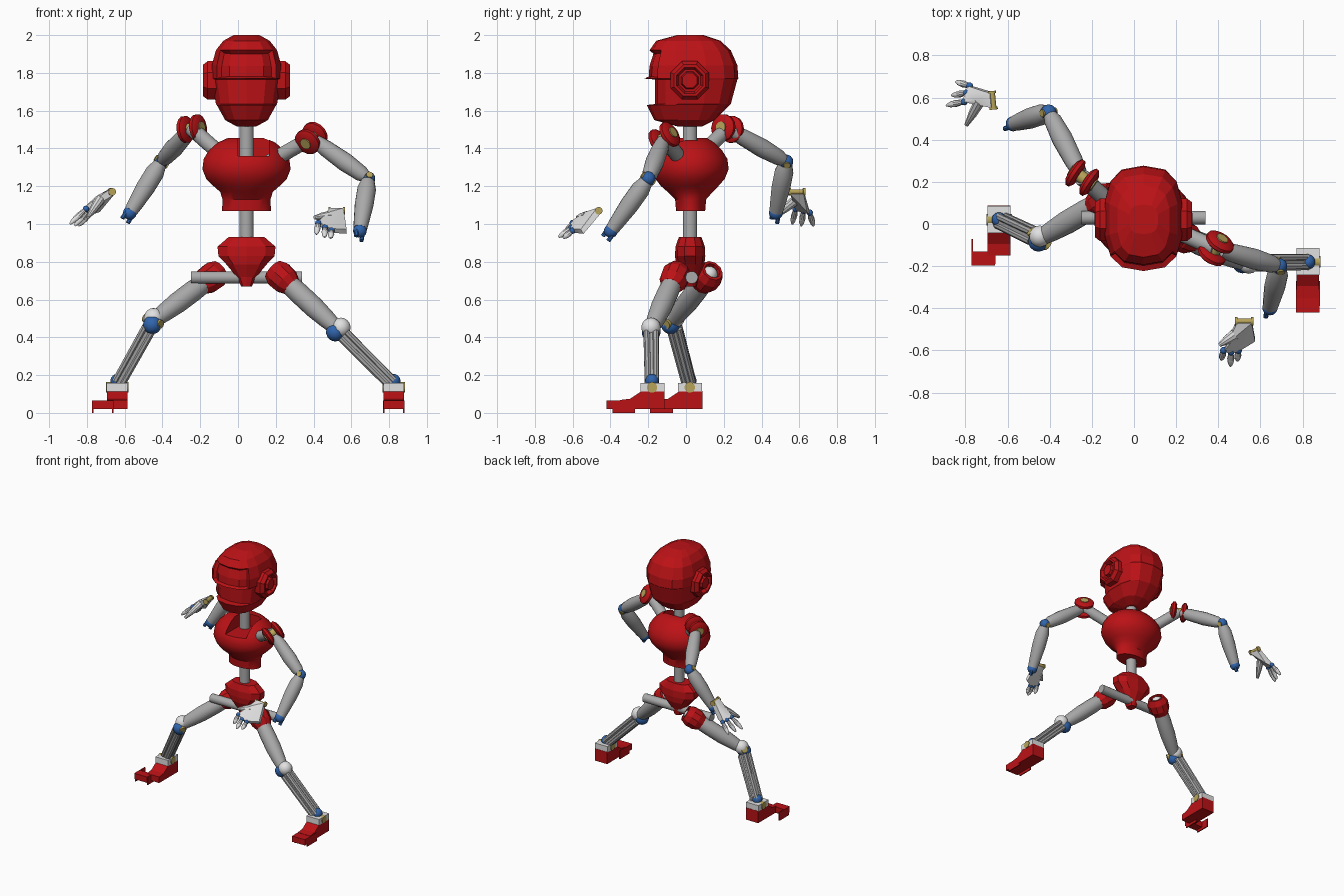
import bpy, bmesh
from math import sin, cos, pi
from mathutils import Vector as V

if "Cube" in bpy.data.objects:
    bpy.data.objects.remove(bpy.data.objects["Cube"])


def material(name, rgb):
    m = bpy.data.materials.new(name)
    m.use_nodes = True
    m.diffuse_color = (*rgb, 1)
    m.node_tree.nodes["Principled BSDF"].inputs["Base Color"].default_value = (*rgb, 1)
    return m


RED = material("red", (0.50, 0.006, 0.008))
GREY = material("grey", (0.40, 0.40, 0.40))
LIGHT = material("light grey", (0.75, 0.75, 0.75))
BLUE = material("blue", (0.03, 0.13, 0.42))
GOLD = material("gold", (0.48, 0.37, 0.10))
CX, CY = 0.045, 0.022      # body axis


def finish(name, bm, mat, angle=0.6):
    bmesh.ops.recalc_face_normals(bm, faces=bm.faces)
    me = bpy.data.meshes.new(name)
    bm.to_mesh(me)
    bm.free()
    me.materials.append(mat)
    if angle:
        me.shade_smooth()
        me.set_sharp_from_angle(angle=angle)
    ob = bpy.data.objects.new(name, me)
    bpy.context.collection.objects.link(ob)
    return ob


def skin(bm, rings):
    loops = [[bm.verts.new(p) for p in ring] for ring in rings]
    n = len(loops[0])
    for a, b in zip(loops, loops[1:]):
        for i in range(n):
            bm.faces.new((a[i], a[(i + 1) % n], b[(i + 1) % n], b[i]))
    bm.faces.new(loops[0])
    bm.faces.new(loops[-1])


def turned(name, a, b, profile, mat, sides=16, angle=0.6):
    """Round part from a to b; profile lists (fraction along, radius)."""
    a, b = V(a), V(b)
    d = (b - a).normalized()
    u = d.orthogonal().normalized()
    w = d.cross(u)
    bm = bmesh.new()
    skin(bm, [[a.lerp(b, t) + r * (u * cos(2 * pi * (i + .5) / sides) + w * sin(2 * pi * (i + .5) / sides))
               for i in range(sides)] for t, r in profile])
    return finish(name, bm, mat, angle)


def rod(name, a, b, r, mat, sides=16):
    return turned(name, a, b, [(0, r), (1, r)], mat, sides)


def pin(name, c, axis, half, r, mat):
    c, d = V(c), V(axis).normalized() * half
    return rod(name, c - d, c + d, r, mat)


def ball(name, c, r, mat):
    bm = bmesh.new()
    bmesh.ops.create_uvsphere(bm, u_segments=14, v_segments=9, radius=r)
    bmesh.ops.translate(bm, verts=bm.verts, vec=V(c))
    return finish(name, bm, mat)


def box(name, lo, hi, mat):
    bm = bmesh.new()
    bmesh.ops.create_cube(bm, size=1)
    for v in bm.verts:
        v.co = [(l + h) / 2 + c * (h - l) for l, h, c in zip(lo, hi, v.co)]
    return finish(name, bm, mat, 0)


def loft(sections, sides, power):
    """Stack of rounded outlines: (height, half width, front reach, back reach)."""
    bm = bmesh.new()
    rings = []
    for z, hx, front, back in sections:
        ring = []
        for i in range(sides):
            t = 2 * pi * (i + .5) / sides
            c, s = cos(t), sin(t)
            x = hx * abs(c) ** power * (1 if c > 0 else -1)
            y = abs(s) ** power * (-front if s < 0 else back)
            ring.append((CX + x, CY + y, z))
        rings.append(ring)
    skin(bm, rings)
    return bm


# helmet with stepped face and sunken visor
bm = loft([(1.515, .05, .06, .06), (1.55, .115, .19, .13), (1.63, .16, .23, .21),
           (1.635, .165, .185, .215), (1.765, .185, .185, .25), (1.77, .187, .245, .255),
           (1.84, .187, .24, .25), (1.92, .165, .215, .215), (1.97, .125, .18, .16),
           (2.0, .07, .07, .07)], 14, .72)
bm.normal_update()
visor = [f for f in bm.faces if abs(f.calc_center_median().z - 1.845) < .07
         and f.calc_center_median().y < -.13 and f.normal.y < -.3]
bmesh.ops.inset_region(bm, faces=visor, thickness=.012, depth=-.025)
finish("helmet", bm, RED, 0)
for s, side in ((1, "left"), (-1, "right")):
    turned(side + "_ear_disc", (CX + s * .16, .02, 1.76), (CX + s * .23, .02, 1.76),
           [(0, .11), (.65, .11), (1, .09), (1, .075), (.6, .062), (.6, .05), (1, .042)], RED, 8, 0)
rod("neck", (CX, CY, 1.34), (CX, CY, 1.56), .038, GREY)

# chest with a slot in front of the neck
chest = finish("chest", loft(
    [(1.07, .13, .075, .08), (1.13, .128, .08, .085), (1.17, .14, .12, .12), (1.2, .175, .155, .15),
     (1.24, .215, .185, .185), (1.29, .235, .205, .205), (1.345, .228, .195, .198),
     (1.39, .2, .165, .17), (1.43, .155, .12, .13), (1.455, .1, .07, .09)], 28, 1), RED)
cutter = box("neck_slot_cutter", (.0, -.3, 1.36), (.165, .06, 1.6), RED)
cutter.hide_render = True
cut = chest.modifiers.new("neck_slot", "BOOLEAN")
cut.operation, cut.object, cut.solver = "DIFFERENCE", cutter, "EXACT"
bpy.context.view_layer.objects.active = chest
bpy.ops.object.modifier_apply(modifier=cut.name)
bpy.data.objects.remove(cutter)

# spine, pelvis and hip bar
rod("spine", (CX, CY, .86), (CX, CY, 1.12), .038, GREY)
finish("pelvis", loft([(.67, .03, .035, .035), (.72, .055, .045, .045), (.785, .11, .075, .075),
                       (.83, .155, .08, .08), (.88, .16, .078, .078), (.93, .1, .06, .06)], 10, .85), RED, 0)
rod("hip_bar", (-.25, .03, .717), (.34, .03, .717), .033, GREY)


def leg(side, hip, knee, ankle, cap, hinge, toe_dx):
    hip, knee, ankle = V(hip), V(knee), V(ankle)
    d = (knee - hip).normalized()
    turned(side + "_hip_joint", hip - d * .07, hip + d * .07,
           [(.25, .04), (0, .045), (0, .06), (.3, .078), (.7, .075), (1, .055)], RED, 10, 0)
    ball(side + "_hip_ball", hip - d * .035, .042, LIGHT)
    turned(side + "_thigh", hip, knee - d * .02, [(0, .05), (.3, .056), (.6, .056), (.85, .048), (1, .04)], GREY)
    ball(side + "_knee", knee - V(cap) * .6, .05, BLUE)
    ball(side + "_knee_cap", knee + V(cap) * .6, .052, LIGHT)
    pin(side + "_knee_pin", knee, hinge, .058, .024, GOLD)
    # shin is a bundle of four bars around a core
    e = (ankle - knee).normalized()
    top, low = knee + e * .04, ankle - e * .02
    rod(side + "_shin_core", top, low, .034, GREY, 8)
    u = e.cross(V((0, 1, 0))).normalized()
    w = e.cross(u)
    for i, (p, q) in enumerate(((1, 1), (1, -1), (-1, 1), (-1, -1))):
        o = (u * p + w * q) * .023
        rod(f"{side}_shin_bar_{i + 1}", top + o, low + o * .9, .018, GREY, 8)
    # ankle and foot
    x, y = ankle.x, ankle.y
    ball(side + "_ankle", ankle + V((0, 0, .025)), .036, BLUE)
    box(side + "_ankle_block", (x - .055, y - .062, .112), (x + .055, y + .065, .158), LIGHT)
    pin(side + "_ankle_pin", (x, y, .135), (1, 0, 0), .06, .028, GOLD)
    outline = [(.067, .02), (.067, .115), (-.055, .115), (-.115, .075), (-.17, .068), (-.17, .02)]
    bm = bmesh.new()
    skin(bm, [[(x + s * .054, y + p, z) for p, z in outline] for s in (-1, 1)])
    finish(side + "_foot", bm, RED, 0)
    tx = x + toe_dx
    box(side + "_toe", (tx - .056, y - .24 + abs(toe_dx) * .3, .02), (tx + .056, y - .15, .066), RED)
    for s in (-1, 1):
        box(f"{side}_toe_rim_{'in' if s < 0 else 'out'}", (tx + s * .053 - .004, y - .21, 0),
            (tx + s * .053 + .004, y - .09, .066), RED)


leg("left", (.235, -.06, .715), (.53, -.185, .44), (.825, -.18, .145),
    (.025, 0, .02), (.8, -.1, .5), 0)
leg("right", (-.145, .11, .715), (-.45, -.07, .485), (-.64, .02, .145),
    (.005, .02, .03), (.7, -.6, -.3), -.075)


def arm(side, root, shoulder, axis, elbow, wrist):
    root, shoulder, elbow, wrist = map(V, (root, shoulder, elbow, wrist))
    ax = V(axis).normalized()
    rod(side + "_collar_bar", root, shoulder, .04, GREY)
    for s, end in ((-1, "front"), (1, "back")):
        c = shoulder + ax * .04 * s
        turned(f"{side}_shoulder_disc_{end}", c - ax * .022, c + ax * .022,
               [(0, .052), (.3, .072), (.7, .072), (1, .052)], RED, 14)
    pin(side + "_shoulder_pin", shoulder, ax, .068, .03, GOLD)
    turned(side + "_upper_arm", shoulder, elbow, [(.08, .035), (.25, .044), (.6, .05), (.88, .042), (.97, .03)], GREY)
    ball(side + "_elbow", elbow, .038, BLUE)
    d = (wrist - elbow).normalized()
    pin(side + "_elbow_pin", elbow, d.cross(elbow - shoulder), .04, .018, GOLD)
    turned(side + "_forearm", elbow, wrist, [(.05, .036), (.2, .05), (.5, .05), (.85, .04), (.95, .036)], GREY)
    ball(side + "_wrist_ball", wrist - d * .005, .037, BLUE)
    for s in (-1, 1):
        o = d.orthogonal().normalized() * .024 * s
        rod(f"{side}_wrist_fork_{'a' if s < 0 else 'b'}", wrist + o, wrist + o + d * .045, .012, BLUE, 8)


arm("left", (.17, -.02, 1.33), (.388, -.115, 1.455), (.5, .75, .5), (.69, -.2, 1.24), (.645, -.4, .96))
arm("right", (-.07, .06, 1.35), (-.245, .22, 1.505), (.75, -.5, .1), (-.405, .53, 1.33), (-.575, .475, 1.055))


def hand(side, wrist, bar, heel, thumb, knuckles, tips):
    wrist, bar, heel, thumb = map(V, (wrist, bar, heel, thumb))
    knuckles = [V(k) for k in knuckles]
    pin(side + "_hand_bar", wrist, bar, .042, .014, GOLD)
    for s in (-1, 1):
        pin(f"{side}_hand_bar_end_{'a' if s < 0 else 'b'}", wrist + bar * .038 * s, bar, .006, .02, GOLD)
    # palm is the hull of the wrist, outer edge and knuckles
    n = bar.cross(knuckles[1] - wrist).normalized()
    pts = [(wrist + bar * .035 * s, .018) for s in (-1, 1)] + [(heel, .014)]
    pts += [(wrist.lerp(knuckles[0], .45), .026)] + [(k, .013) for k in knuckles]
    bm = bmesh.new()
    for p, r in pts:
        for s in (-1, 1):
            bm.verts.new(p + n * r * s)
    hull = bmesh.ops.convex_hull(bm, input=bm.verts)
    loose = [v for v in set(hull["geom_interior"]) if isinstance(v, bmesh.types.BMVert)]
    bmesh.ops.delete(bm, geom=loose, context="VERTS")
    finish(side + "_palm", bm, LIGHT)
    turned(side + "_thumb", wrist.lerp(knuckles[0], .45), thumb, [(0, .028), (.5, .022), (1, .01)], LIGHT, 10)
    for i, (k, t) in enumerate(zip(knuckles, tips)):
        ball(f"{side}_knuckle_{i + 1}", k, .017, BLUE)
        turned(f"{side}_finger_{i + 1}", k, t, [(.1, .012), (.45, .017), (.8, .013), (1, .005)], LIGHT, 10)


hand("left", (.523, -.462, 1.07), (1, 0, 0), (.575, -.55, .96), (.405, -.575, 1.035),
     [(.425, -.6, 1.005), (.46, -.607, .98), (.495, -.6, .965)],
     [(.415, -.645, .945), (.458, -.675, .93), (.49, -.65, .925)])
hand("right", (-.67, .587, 1.17), (-.1, 1, 0), (-.74, .64, 1.075), (-.795, .47, 1.035),
     [(-.805, .58, 1.08), (-.795, .622, 1.07), (-.78, .655, 1.06)],
     [(-.89, .563, 1.0), (-.865, .61, .99), (-.845, .675, .99)])
